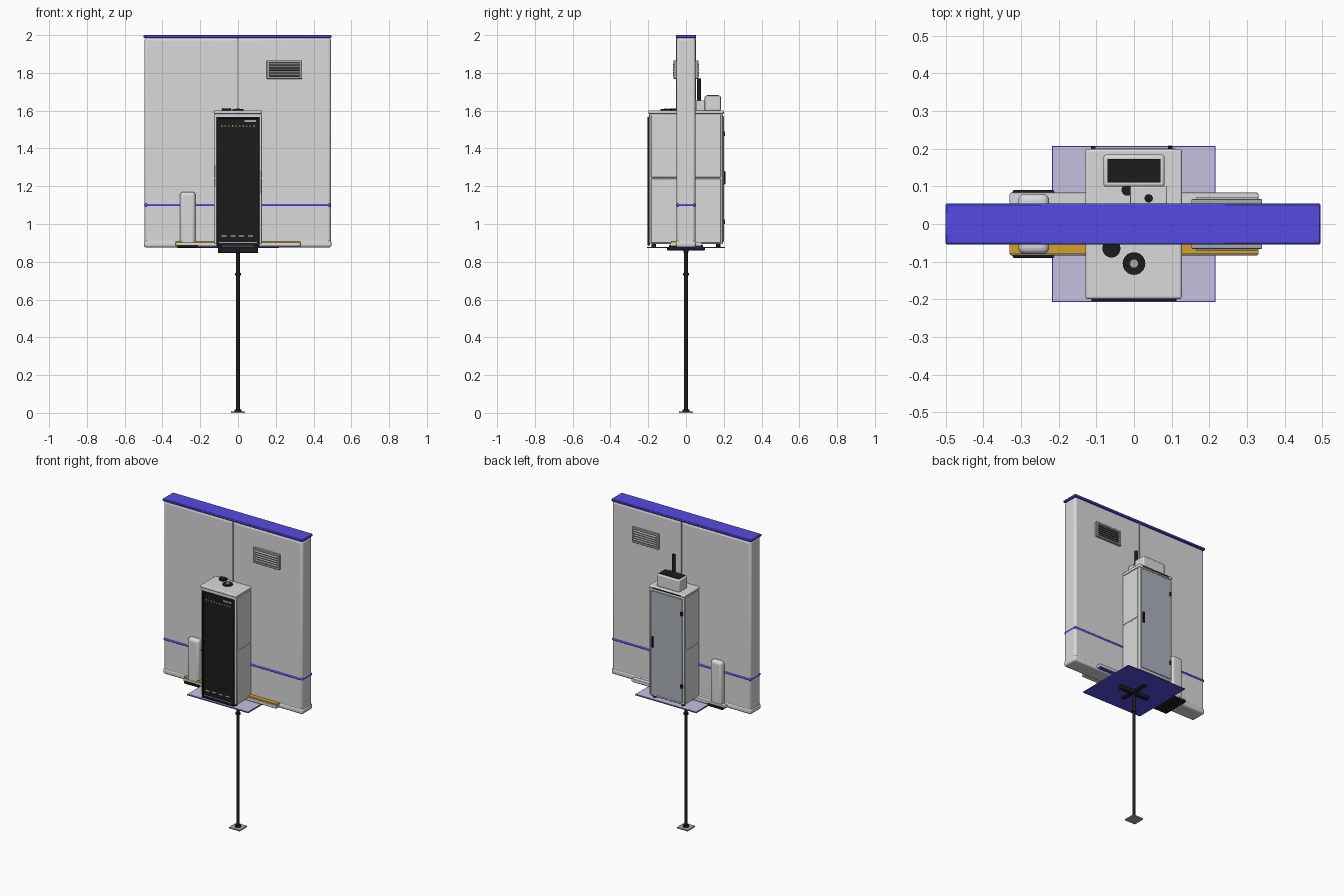
import bpy
import math

cube = bpy.data.objects.get("Cube")
if cube:
    bpy.data.objects.remove(cube, do_unlink=True)


def material(name, rgb):
    m = bpy.data.materials.new(name)
    m.use_nodes = True
    m.diffuse_color = (*rgb, 1)
    m.node_tree.nodes["Principled BSDF"].inputs["Base Color"].default_value = (*rgb, 1)
    return m


WHITE = material("off white paint", (0.7, 0.7, 0.7))
BLUE = material("violet blue trim", (0.09, 0.07, 0.75))
LILAC = material("pale lilac floor", (0.57, 0.53, 0.74))
BLACK = material("black", (0.012, 0.012, 0.012))
STEEL = material("blue grey door", (0.42, 0.45, 0.5))
GREY = material("mid grey metal", (0.4, 0.4, 0.4))
YELLOW = material("amber", (0.65, 0.36, 0.03))


def finish(ob, name, mat, bevel=0, segments=3):
    ob.name = name
    ob.data.materials.append(mat)
    if bevel:
        mod = ob.modifiers.new("Bevel", 'BEVEL')
        mod.width = bevel
        mod.segments = segments
        bpy.ops.object.shade_smooth_by_angle()
    return ob


def box(name, mat, x, y, z, bevel=0, segments=3):
    """Box from (min, max) pairs along each axis."""
    bpy.ops.mesh.primitive_cube_add(size=1, location=[sum(r) / 2 for r in (x, y, z)])
    ob = bpy.context.object
    ob.scale = [r[1] - r[0] for r in (x, y, z)]
    bpy.ops.object.transform_apply(location=False, rotation=False, scale=True)
    return finish(ob, name, mat, bevel, segments)


def rod(name, mat, x, y, z, r, sides=24):
    bpy.ops.mesh.primitive_cylinder_add(vertices=sides, radius=r, depth=z[1] - z[0],
                                        location=(x, y, sum(z) / 2))
    ob = bpy.context.object
    bpy.ops.object.shade_smooth_by_angle()
    return finish(ob, name, mat)


def sided(side, near, far):
    """Depth range mirrored to the front (-1) or back (1)."""
    return tuple(sorted((side * near, side * far)))


# Wall panel with cap, stripe and sill
box("wall_panel", WHITE, (-0.495, 0.492), (-0.05, 0.05), (0.88, 1.986), 0.014)
box("wall_cap", BLUE, (-0.5, 0.495), (-0.054, 0.054), (1.985, 2.0), 0.003, 1)
box("wall_stripe", BLUE, (-0.497, 0.494), (-0.053, 0.053), (1.091, 1.11), 0.014)
box("wall_sill", WHITE, (-0.498, 0.495), (-0.053, 0.053), (0.876, 0.913), 0.012)

# Details repeated on both wall faces
for side, label in ((-1, "front"), (1, "back")):
    box(label + "_wall_seam", GREY, (-0.006, 0.002), sided(side, 0.046, 0.052), (0.914, 1.985))

    # Louvred vent
    y = sided(side, 0.05, 0.066)
    box(label + "_vent_backing", BLACK, (0.16, 0.335), sided(side, 0.05, 0.054), (1.775, 1.86))
    for z in (1.768, 1.853):
        box(label + "_vent_frame_bar", GREY, (0.152, 0.34), y, (z, z + 0.013), 0.003)
    for x in (0.152, 0.325):
        box(label + "_vent_frame_post", GREY, (x, x + 0.015), y, (1.77, 1.865), 0.003)
    for i in range(5):
        slat = box(label + "_vent_slat", GREY, (0.165, 0.328), sided(side, 0.053, 0.07),
                   (1.787 + i * 0.014, 1.793 + i * 0.014))
        slat.rotation_euler.x = side * math.radians(-25)

    # Lower rail with coloured strip
    box(label + "_rail", WHITE, (-0.33, 0.33), sided(side, 0.052, 0.083), (0.882, 0.902), 0.004)
    if side < 0:
        box("amber_rail_strip", YELLOW, (-0.33, 0.33), (-0.079, -0.052), (0.9, 0.911))
    else:
        box("blue_rail_strip", BLUE, (-0.32, 0.32), (0.056, 0.078), (0.879, 0.884))

# Rounded side unit straddling the wall
box("side_unit", WHITE, (-0.307, -0.225), (-0.08, 0.08), (0.885, 1.17), 0.018, 4)
box("side_unit_base", BLACK, (-0.322, -0.213), (-0.09, 0.09), (0.874, 0.89), 0.004)

# Floor plate
box("floor_plate", BLUE, (-0.218, 0.217), (-0.207, 0.207), (0.872, 0.877))
box("floor_top", LILAC, (-0.215, 0.214), (-0.204, 0.204), (0.876, 0.879))

# Cabinet shell
box("cabinet_body", WHITE, (-0.124, 0.124), (-0.195, 0.195), (0.893, 1.582), 0.005)
box("cabinet_lid", WHITE, (-0.129, 0.127), (-0.199, 0.199), (1.583, 1.602), 0.006)
for side in (-1, 1):
    for z in ((0.9, 1.24), (1.247, 1.578)):
        box("cabinet_side_panel", WHITE, sided(side, 0.12, 0.127), (-0.185, 0.185), z, 0.003)
    for y in (-0.17, 0.17):
        rod("cabinet_foot", BLACK, side * 0.1, y, (0.878, 0.895), 0.012)

# Front door with frame, lamps and label
box("front_door", BLACK, (-0.113, 0.113), (-0.2, -0.19), (0.885, 1.567))
for x in (-0.113, 0.103):
    box("front_door_edge", BLACK, (x, x + 0.01), (-0.205, -0.195), (0.885, 1.567), 0.002)
for z in (0.885, 1.557):
    box("front_door_rail", BLACK, (-0.113, 0.113), (-0.205, -0.195), (z, z + 0.01), 0.002)
box("front_label", GREY, (0.035, 0.095), (-0.203, -0.199), (1.54, 1.55))
for i in range(10):
    x = -0.09 + i * 0.019
    box("indicator_lamp", YELLOW if i % 3 else WHITE, (x, x + 0.008), (-0.203, -0.199),
        (1.515, 1.522))
for i in range(4):
    x = -0.088 + i * 0.047
    box("lower_marking", WHITE, (x, x + 0.027), (-0.203, -0.199), (0.934, 0.94))
box("lower_grille", GREY, (-0.1, 0.1), (-0.203, -0.199), (0.9, 0.904))

# Back door with handle, hinges and slot
box("back_door", STEEL, (-0.112, 0.112), (0.19, 0.2), (0.905, 1.572), 0.002, 1)
box("back_door_handle", BLACK, (0.09, 0.102), (0.198, 0.208), (1.21, 1.28), 0.003)
for z in (1.0, 1.465):
    box("back_door_hinge", BLACK, (-0.114, -0.102), (0.195, 0.206), (z, z + 0.025))
box("back_lid_slot", BLACK, (-0.1, 0.1), (0.198, 0.201), (1.588, 1.593))

# Fittings on the cabinet roof
box("roof_box", WHITE, (-0.081, 0.081), (0.099, 0.184), (1.6, 1.679), 0.007)
box("roof_box_screen", BLACK, (-0.07, 0.07), (0.11, 0.172), (1.676, 1.683))
box("roof_small_box", WHITE, (-0.01, 0.088), (0.052, 0.101), (1.6, 1.655), 0.004)
rod("antenna", BLACK, 0.039, 0.068, (1.65, 1.77), 0.011)
rod("roof_socket", BLACK, 0, -0.105, (1.6, 1.608), 0.03)
rod("roof_socket_hub", GREY, 0, -0.105, (1.605, 1.611), 0.011)
rod("roof_knob", BLACK, -0.06, -0.065, (1.6, 1.612), 0.024)
rod("roof_button", BLACK, -0.018, 0.09, (1.6, 1.61), 0.015)

# Support pole, cross arms and foot
box("cross_arm_wide", BLACK, (-0.106, 0.106), (-0.012, 0.012), (0.847, 0.873), 0.003)
box("cross_arm_deep", BLACK, (-0.012, 0.012), (-0.1, 0.1), (0.86, 0.873), 0.003)
rod("pole", BLACK, 0, 0, (0.006, 0.86), 0.01)
rod("pole_coupling", BLACK, 0, 0, (0.728, 0.74), 0.015)
box("foot_plate", GREY, (-0.038, 0.038), (-0.038, 0.038), (0, 0.008))
rod("foot_collar", BLACK, 0, 0, (0.007, 0.018), 0.018)
